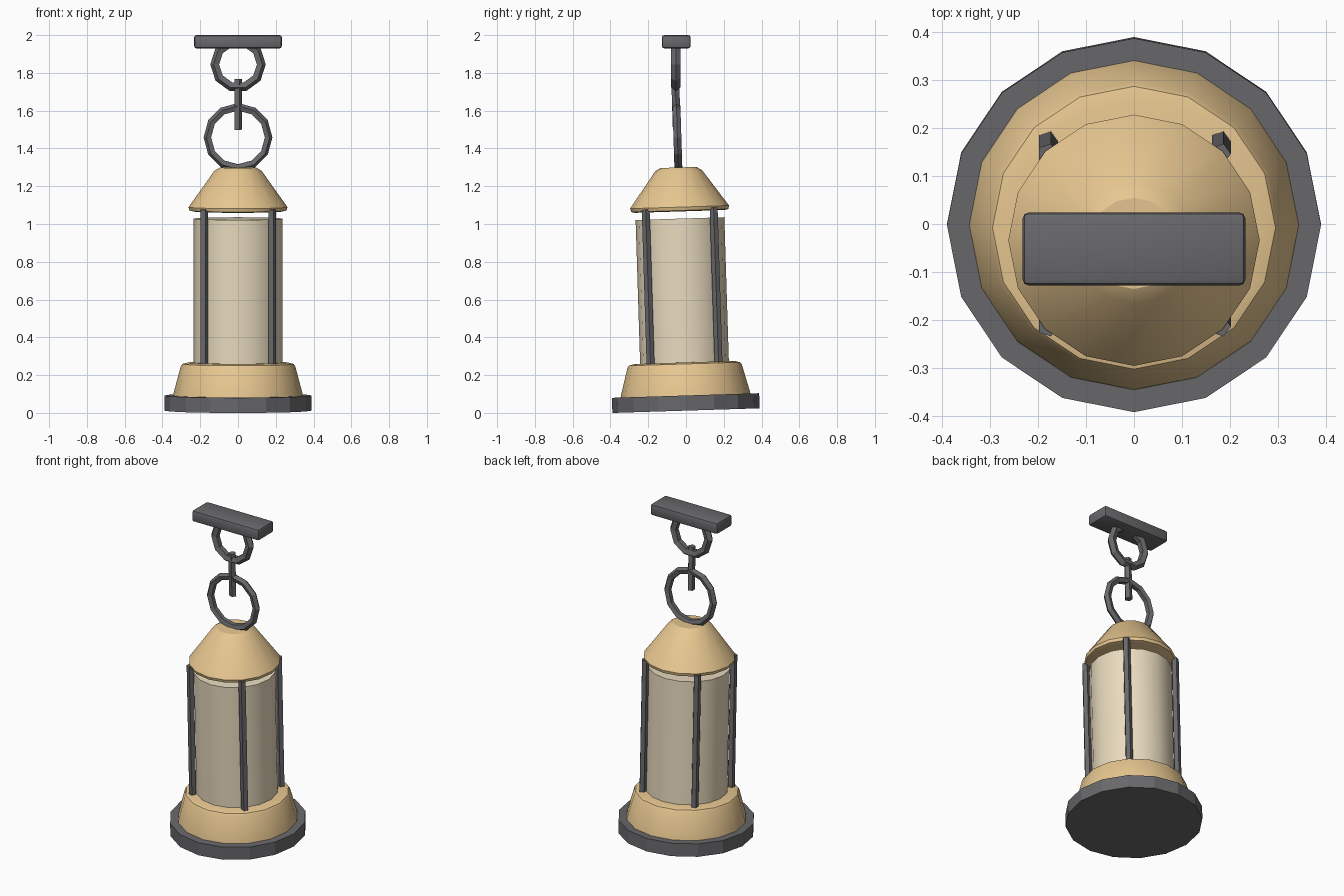
import bpy, bmesh
from math import radians, cos, sin, pi
from mathutils import Matrix

if "Cube" in bpy.data.objects:
    bpy.data.objects.remove(bpy.data.objects["Cube"])

# The lantern hangs with a slight lean about x
TILT = Matrix.Translation((0, 0, 0.012)) @ Matrix.Rotation(radians(1.8), 4, 'X')
STRAIGHT = Matrix.Identity(4)


def material(name, rgb):
    m = bpy.data.materials.new(name)
    m.diffuse_color = (*rgb, 1)
    m.use_nodes = True
    m.node_tree.nodes["Principled BSDF"].inputs["Base Color"].default_value = m.diffuse_color
    return m


IRON = material("dark_iron", (0.14, 0.14, 0.15))
BRASS = material("warm_brass", (0.80, 0.57, 0.28))
PANE = material("cream_glass", (0.82, 0.71, 0.52))


def finish(bm, name, mat, matrix, smooth=None):
    bmesh.ops.recalc_face_normals(bm, faces=bm.faces)
    bm.transform(matrix)
    me = bpy.data.meshes.new(name)
    bm.to_mesh(me)
    bm.free()
    me.materials.append(mat)
    ob = bpy.data.objects.new(name, me)
    bpy.context.collection.objects.link(ob)
    if smooth:
        bpy.ops.object.select_all(action='DESELECT')
        ob.select_set(True)
        bpy.context.view_layer.objects.active = ob
        bpy.ops.object.shade_smooth_by_angle(angle=radians(smooth))
    return ob


def lathe(name, profile, sides, mat, matrix=TILT, at=(0, 0), smooth=None):
    """Closed turned solid from (radius, z) points."""
    bm = bmesh.new()
    rings = [[bm.verts.new((at[0] + r * cos(2 * pi * i / sides),
                            at[1] + r * sin(2 * pi * i / sides), z))
              for i in range(sides)] for r, z in profile]
    for a, b in zip(rings, rings[1:]):
        for i in range(sides):
            j = (i + 1) % sides
            bm.faces.new((a[i], a[j], b[j], b[i]))
    bm.faces.new(rings[0])
    bm.faces.new(rings[-1])
    return finish(bm, name, mat, matrix, smooth)


def ring(name, major, minor, sides, z, matrix, y=0, tube=5):
    """Chain ring standing in the xz plane."""
    bm = bmesh.new()
    loops = []
    for i in range(sides):
        a = 2 * pi * i / sides
        loop = []
        for k in range(tube):
            b = 2 * pi * k / tube
            r = major + minor * cos(b)
            loop.append(bm.verts.new((r * cos(a), y + minor * sin(b), z + r * sin(a))))
        loops.append(loop)
    for i in range(sides):
        p, q = loops[i], loops[(i + 1) % sides]
        for k in range(tube):
            m = (k + 1) % tube
            bm.faces.new((p[k], p[m], q[m], q[k]))
    return finish(bm, name, mat=IRON, matrix=matrix)


# Base, glass and cap
lathe("base_plate", [(0.39, 0), (0.39, 0.08)], 16, IRON, smooth=20)
lathe("base_collar", [(0.345, 0.07), (0.342, 0.09), (0.303, 0.235), (0.295, 0.247), (0.265, 0.255)],
      16, BRASS, smooth=30)
lathe("glass", [(0.235, 0.24), (0.235, 1.017)], 16, PANE, smooth=30)
lathe("cap", [(0.237, 1.055), (0.257, 1.06), (0.262, 1.078), (0.125, 1.27), (0.095, 1.288)],
      16, BRASS, smooth=30)

# Four corner bars
for label, x, y in (("front_left", -1, -1), ("front_right", 1, -1),
                    ("back_left", -1, 1), ("back_right", 1, 1)):
    lathe(label + "_bar", [(0.022, 0.23), (0.022, 1.07)], 5, IRON, at=(0.18 * x, 0.18 * y))

# Hanging chain
ring("lower_ring", 0.160, 0.022, 12, 1.447, TILT)
lathe("chain_pin", [(0.022, 1.488), (0.022, 1.757)], 5, IRON, at=(0, -0.002))
ring("upper_ring", 0.121, 0.026, 10, 1.845, STRAIGHT, y=-0.054)

# Mounting bar with bevelled edges
bm = bmesh.new()
bmesh.ops.create_cube(bm, size=1, matrix=Matrix.Translation((0, -0.052, 1.965))
                      @ Matrix.Diagonal((0.464, 0.152, 0.07, 1)))
bmesh.ops.bevel(bm, geom=bm.edges[:], offset=0.012, segments=2, profile=0.5, affect='EDGES')
finish(bm, "mounting_bar", IRON, STRAIGHT, smooth=30)
